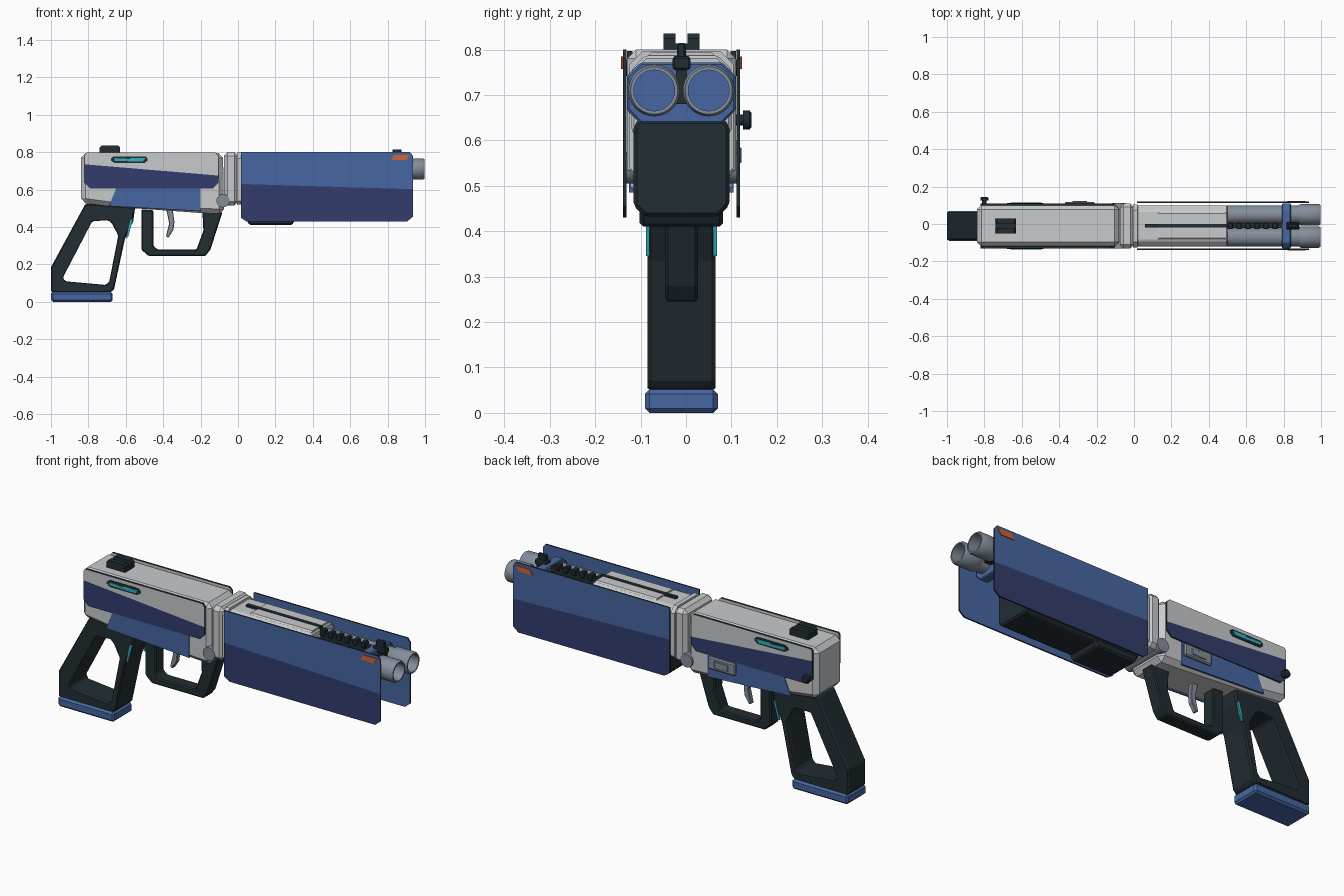
import bpy, bmesh, math
from mathutils import Vector

cube = bpy.data.objects.get("Cube")
if cube:
    bpy.data.objects.remove(cube, do_unlink=True)

YC = -0.01          # middle plane of the body


def material(name, r, g, b):
    m = bpy.data.materials.new(name)
    m.use_nodes = True
    m.diffuse_color = (r, g, b, 1)
    m.node_tree.nodes["Principled BSDF"].inputs["Base Color"].default_value = (r, g, b, 1)
    return m


WHITE = material("off_white", 0.58, 0.59, 0.60)
BLUE = material("mid_blue", 0.062, 0.135, 0.36)
NAVY = material("navy", 0.032, 0.045, 0.15)
DARK = material("charcoal", 0.016, 0.026, 0.033)
STEEL = material("steel_grey", 0.23, 0.27, 0.33)
ORANGE = material("orange", 0.65, 0.13, 0.035)
CYAN = material("cyan", 0.03, 0.45, 0.55)


def finish(name, bm, mats, bevel=0.0):
    bmesh.ops.remove_doubles(bm, verts=bm.verts, dist=1e-5)
    bmesh.ops.recalc_face_normals(bm, faces=bm.faces)
    me = bpy.data.meshes.new(name)
    bm.to_mesh(me)
    bm.free()
    ob = bpy.data.objects.new(name, me)
    bpy.context.collection.objects.link(ob)
    for m in mats:
        me.materials.append(m)
    if bevel:
        mod = ob.modifiers.new("chamfer", "BEVEL")
        mod.width = bevel
        mod.segments = 1
        mod.limit_method = "ANGLE"
    return ob


def prism_mesh(pts, a, b, axis="y"):
    """Extrude an outline: (x, z) along y, or (y, z) along x."""
    bm = bmesh.new()
    place = (lambda u, v, w: (u, w, v)) if axis == "y" else (lambda u, v, w: (w, u, v))
    lo = [bm.verts.new(place(u, v, a)) for u, v in pts]
    hi = [bm.verts.new(place(u, v, b)) for u, v in pts]
    bm.faces.new(lo)
    bm.faces.new(hi)
    for i in range(len(pts)):
        j = (i + 1) % len(pts)
        bm.faces.new((lo[i], lo[j], hi[j], hi[i]))
    return bm


def prism(name, pts, a, b, mat, bevel=0.0, axis="y"):
    return finish(name, prism_mesh(pts, a, b, axis), [mat], bevel)


def slab(name, pts, half, mat, bevel=0.0):
    return prism(name, pts, YC - half, YC + half, mat, bevel)


def rect(x0, x1, z0, z1):
    return [(x0, z0), (x1, z0), (x1, z1), (x0, z1)]


def octagon(half, z0, z1, low, high):
    """Cross-section with chamfered lower and upper corners."""
    right = [(half - low, z0), (half, z0 + low), (half, z1 - high), (half - high, z1)]
    return [(YC + y, z) for y, z in right] + [(YC - y, z) for y, z in reversed(right)]


def frame(name, outer, inner, half, mat, bevel):
    """Closed frame between two outlines of equal length."""
    bm = bmesh.new()
    loops = [[bm.verts.new((x, YC + s * half, z)) for x, z in p]
             for s in (-1, 1) for p in (outer, inner)]
    n = len(outer)
    for p, q in ((0, 1), (1, 3), (3, 2), (2, 0)):
        for i in range(n):
            j = (i + 1) % n
            bm.faces.new((loops[p][i], loops[p][j], loops[q][j], loops[q][i]))
    return finish(name, bm, [mat], bevel)


def lathe(name, profile, centre, mat, axis="x", sides=32):
    """Revolve (distance, radius) points about the x or y axis."""
    bm = bmesh.new()
    rings = []
    for d, r in profile:
        ring = []
        for k in range(sides):
            t = math.tau * k / sides
            c, s = r * math.cos(t), r * math.sin(t)
            off = (d, c, s) if axis == "x" else (c, d, s)
            ring.append(bm.verts.new(Vector(centre) + Vector(off)))
        rings.append(ring)
    for p, q in zip(rings, rings[1:]):
        for k in range(sides):
            m = (k + 1) % sides
            bm.faces.new((p[k], p[m], q[m], q[k]))
    ob = finish(name, bm, [mat])
    ob.data.shade_smooth()
    ob.data.set_sharp_from_angle(angle=math.radians(35))
    return ob


def two_tone(name, pts, s, d0, d1, p, q, upper):
    """Side panel with dark rim, split along the line p-q into two colours."""
    bm = prism_mesh(pts, YC + s * d0, YC + s * d1)
    slope = (q[1] - p[1]) / (q[0] - p[0])
    bmesh.ops.bisect_plane(bm, geom=bm.verts[:] + bm.edges[:] + bm.faces[:],
                           plane_co=(p[0], 0, p[1]), plane_no=(-slope, 0, 1))
    bmesh.ops.recalc_face_normals(bm, faces=bm.faces)
    for f in bm.faces:
        c = f.calc_center_median()
        below = c.z < p[1] + slope * (c.x - p[0])
        if abs(f.normal.y) < 0.5:
            f.material_index = 2
        elif f.normal.y * s > 0 and below:
            f.material_index = 1
    return finish(name, bm, [upper, NAVY, DARK])


# Receiver and hinge
slab("receiver", [(-0.84, 0.53), (-0.84, 0.795), (-0.08, 0.795), (-0.075, 0.47),
                  (-0.2, 0.475), (-0.69, 0.51)], 0.112, WHITE, 0.025)
slab("hinge_block", rect(-0.075, 0.0, 0.515, 0.8), 0.12, WHITE, 0.02)
prism("hinge_collar", octagon(0.115, 0.52, 0.797, 0.02, 0.03), -0.005, 0.018, WHITE, axis="x")
lathe("hinge_pin", [(-0.122, 0), (-0.122, 0.035), (0.122, 0.035), (0.122, 0)],
      (-0.08, YC, 0.54), STEEL, "y")

# Panels on both sides
rear_outline = [(-0.79, 0.605), (-0.135, 0.605), (-0.105, 0.635), (-0.105, 0.78),
                (-0.12, 0.797), (-0.81, 0.797), (-0.82, 0.785), (-0.82, 0.635)]
fore_outline = [(0.045, 0.43), (0.905, 0.43), (0.935, 0.455), (0.935, 0.78),
                (0.92, 0.8), (0.015, 0.8), (0.015, 0.45)]
for side, s in (("front", -1), ("back", 1)):
    def plate(name, pts, d0, d1, mat):
        return prism(f"{side}_{name}", pts, YC + s * d0, YC + s * d1, mat)

    two_tone(f"{side}_receiver_panel", rear_outline, s, 0.108, 0.12,
             (-0.82, 0.735), (-0.105, 0.675), WHITE)
    two_tone(f"{side}_foreend_panel", fore_outline, s, 0.121, 0.129,
             (0.015, 0.63), (0.935, 0.602), BLUE)
    plate("lower_panel", [(-0.69, 0.512), (-0.65, 0.61), (-0.2, 0.61), (-0.2, 0.485)],
          0.106, 0.115, BLUE)
    plate("light_surround", [(-0.66, 0.742), (-0.5, 0.742), (-0.483, 0.755), (-0.483, 0.768),
                             (-0.495, 0.778), (-0.665, 0.778), (-0.68, 0.765), (-0.68, 0.755)],
          0.118, 0.123, DARK)
    plate("light_strip", [(-0.66, 0.753), (-0.51, 0.75), (-0.495, 0.768), (-0.57, 0.77),
                          (-0.58, 0.764), (-0.66, 0.768)], 0.122, 0.126, CYAN)
    plate("marker", [(0.82, 0.757), (0.9, 0.757), (0.917, 0.785), (0.835, 0.785)],
          0.128, 0.133, ORANGE)
    plate("grip_light", [(-0.598, 0.345), (-0.588, 0.345), (-0.562, 0.44), (-0.574, 0.44)],
          0.07, 0.078, CYAN)
    # Barrel
    lathe(f"{side}_barrel", [(0, 0), (0, 0.049), (0.885, 0.049), (0.885, 0.053), (0.892, 0.057),
                             (0.988, 0.057), (0.997, 0.052), (0.997, 0.045), (0.7, 0.045),
                             (0.7, 0)], (0, YC + s * 0.06, 0.71), STEEL)
    # Rear sight ear
    plate("sight_ear", [(-0.74, 0.79), (-0.63, 0.79), (-0.63, 0.825), (-0.64, 0.835),
                        (-0.73, 0.835), (-0.74, 0.825)], 0.013, 0.04, DARK)

# Shroud, foregrip and barrel clamp
prism("barrel_shroud", octagon(0.11, 0.6, 0.787, 0.02, 0.03), 0.015, 0.5, WHITE, 0.006, "x")
prism("shroud_ridge", octagon(0.08, 0.77, 0.795, 0, 0.015), 0.13, 0.49, WHITE, 0, "x")
prism("foregrip", octagon(0.106, 0.432, 0.648, 0.025, 0.015), 0.04, 0.72, DARK, 0.008, "x")
slab("foregrip_foot", [(0.06, 0.41), (0.29, 0.41), (0.31, 0.45), (0.04, 0.45)], 0.092, DARK, 0.008)
prism("barrel_clamp", octagon(0.12, 0.637, 0.772, 0.03, 0.03), 0.79, 0.84, BLUE, 0.005, "x")

# Sighting rail
slab("shroud_slot", rect(0.06, 0.5, 0.78, 0.798), 0.01, DARK)
slab("rail", rect(0.48, 0.88, 0.68, 0.772), 0.012, DARK)
for i in range(6):
    x = 0.5 + i * 0.048
    slab(f"rail_tooth_{i + 1}", rect(x, x + 0.028, 0.755, 0.787), 0.018, DARK, 0.004)
slab("front_sight_base", rect(0.815, 0.885, 0.755, 0.785), 0.02, DARK, 0.005)
slab("front_sight", rect(0.825, 0.875, 0.77, 0.815), 0.01, DARK, 0.004)
slab("rear_sight_base", rect(-0.74, -0.63, 0.785, 0.813), 0.036, DARK)

# Grip
frame("grip",
      [(-1, 0.05), (-1, 0.185), (-0.815, 0.525), (-0.55, 0.505), (-0.56, 0.43),
       (-0.605, 0.335), (-0.662, 0.07), (-0.678, 0.05)],
      [(-0.925, 0.11), (-0.936, 0.13), (-0.78, 0.43), (-0.695, 0.437), (-0.675, 0.42),
       (-0.64, 0.355), (-0.688, 0.11), (-0.705, 0.09)], 0.075, DARK, 0.008)
slab("grip_base", rect(-1, -0.67, 0, 0.052), 0.08, BLUE, 0.01)

# Trigger and guard
slab("trigger_guard",
     [(-0.517, 0.495), (-0.517, 0.28), (-0.48, 0.245), (-0.174, 0.245), (-0.147, 0.28),
      (-0.083, 0.48), (-0.19, 0.48), (-0.185, 0.38), (-0.222, 0.28), (-0.43, 0.28),
      (-0.453, 0.3), (-0.453, 0.49)], 0.036, DARK, 0.006)
slab("trigger", [(-0.385, 0.5), (-0.368, 0.42), (-0.385, 0.35), (-0.372, 0.343),
                 (-0.345, 0.385), (-0.34, 0.43), (-0.35, 0.5)], 0.013, STEEL, 0.003)

# Latch and knob on the back side
prism("latch", rect(-0.37, -0.21, 0.535, 0.6), 0.09, 0.118, STEEL, 0.006)
prism("latch_button", rect(-0.33, -0.25, 0.55, 0.585), 0.115, 0.122, STEEL, 0.002)
lathe("knob", [(0.1, 0), (0.1, 0.012), (0.125, 0.012), (0.125, 0.021), (0.14, 0.021),
               (0.144, 0.016), (0.144, 0)], (-0.8, 0, 0.645), DARK, "y", 20)
